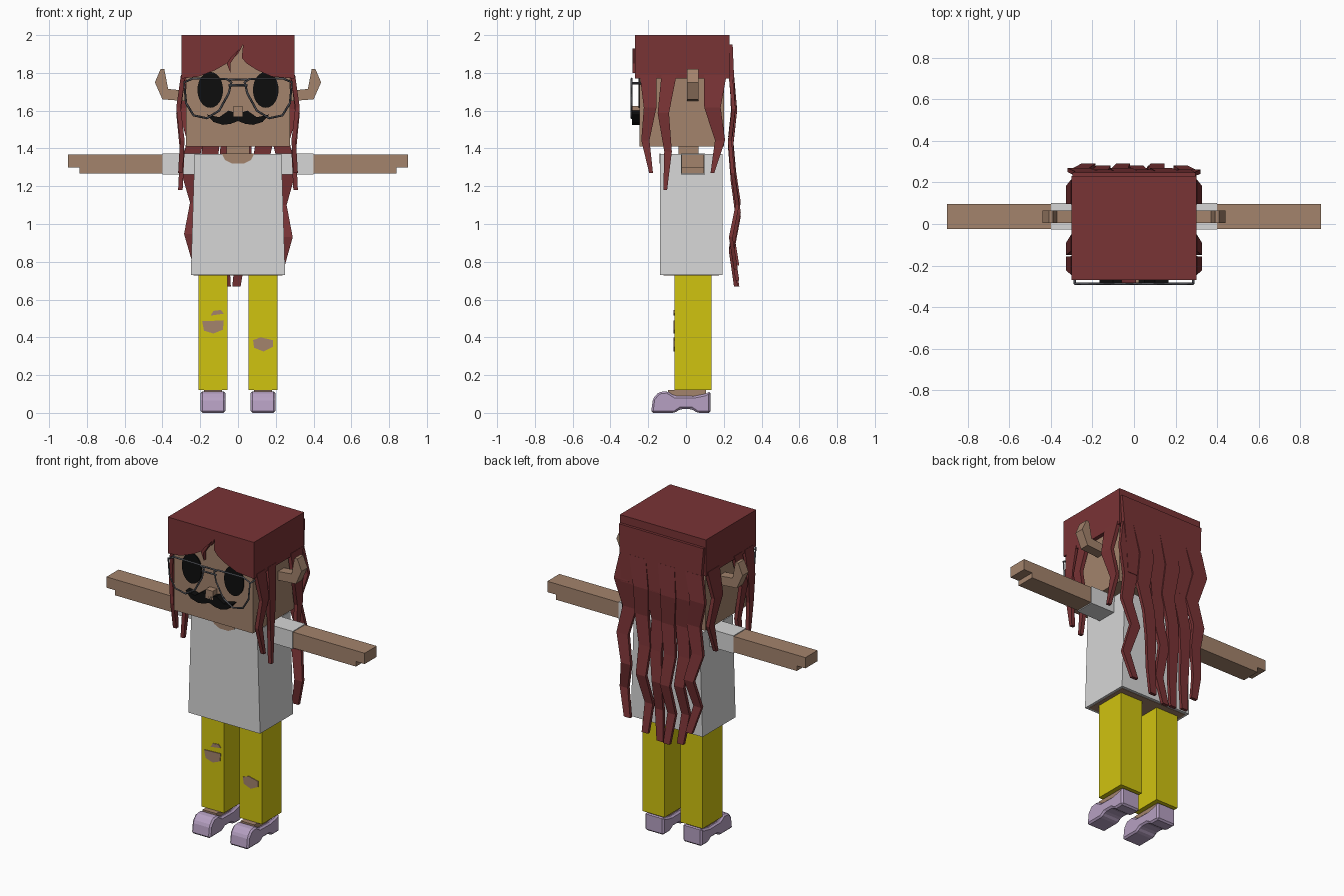
import bpy
import bmesh

if "Cube" in bpy.data.objects:
    bpy.data.objects.remove(bpy.data.objects["Cube"], do_unlink=True)


def material(name, rgb):
    """Flat colour given as display values, stored as linear."""
    linear = [((c / 255 + 0.055) / 1.055) ** 2.4 for c in rgb]
    mat = bpy.data.materials.new(name)
    mat.use_nodes = True
    mat.diffuse_color = (*linear, 1)
    mat.node_tree.nodes["Principled BSDF"].inputs["Base Color"].default_value = (*linear, 1)
    return mat


HAIR = material("auburn hair", (121, 51, 53))
SKIN = material("tan skin", (163, 131, 108))
SHIRT = material("white cloth", (214, 214, 214))
TROUSER = material("yellow cloth", (208, 195, 16))
SHOE = material("lilac leather", (182, 160, 194))
BLACK = material("black", (13, 13, 13))
FRAME = material("grey metal", (78, 80, 86))


def finish(name, bm, mat):
    bmesh.ops.recalc_face_normals(bm, faces=bm.faces)
    mesh = bpy.data.meshes.new(name)
    bm.to_mesh(mesh)
    bm.free()
    mesh.materials.append(mat)
    obj = bpy.data.objects.new(name, mesh)
    bpy.context.collection.objects.link(obj)
    return obj


def skin_rings(name, rings, mat):
    """Closed solid through a list of matching rings."""
    bm = bmesh.new()
    loops = [[bm.verts.new(p) for p in ring] for ring in rings]
    n = len(loops[0])
    for a, b in zip(loops, loops[1:]):
        for i in range(n):
            j = (i + 1) % n
            bm.faces.new((a[i], a[j], b[j], b[i]))
    bm.faces.new(loops[0])
    bm.faces.new(loops[-1][::-1])
    return finish(name, bm, mat)


def prism(name, pts, axis, lo, hi, mat):
    """Extrude a (x, z) outline along y, or a (y, z) outline along x."""
    place = (lambda p, d: (d, *p)) if axis == "x" else (lambda p, d: (p[0], d, p[1]))
    return skin_rings(name, [[place(p, d) for p in pts] for d in (lo, hi)], mat)


def box(name, x, y, z, mat):
    outline = [(x[0], z[0]), (x[1], z[0]), (x[1], z[1]), (x[0], z[1])]
    return prism(name, outline, "y", *y, mat)


def both(build, name, *args):
    """Build a left part and its mirrored right twin."""
    left = build("left_" + name, *args)
    bm = bmesh.new()
    bm.from_mesh(left.data)
    for v in bm.verts:
        v.co.x = -v.co.x
    return left, finish("right_" + name, bm, left.data.materials[0])


def lock(name, path, axis, width, tip, thick):
    """Tapering hair ribbon; path holds (sideways, outwards, height)."""
    rings = []
    for i, (s, o, z) in enumerate(path):
        w = width + (tip - width) * i / (len(path) - 1)
        corners = [(s - w, o - thick), (s + w, o - thick), (s + w, o + thick), (s - w, o + thick)]
        rings.append([(b, a, z) if axis == "x" else (a, b, z) for a, b in corners])
    return skin_rings(name, rings, HAIR)


def wire(name, pts, closed):
    curve = bpy.data.curves.new(name, "CURVE")
    curve.dimensions = "3D"
    curve.bevel_depth = 0.006
    curve.bevel_resolution = 0
    spline = curve.splines.new("POLY")
    spline.points.add(len(pts) - 1)
    for p, co in zip(spline.points, pts):
        p.co = (*co, 1)
    spline.use_cyclic_u = closed
    temp = bpy.data.objects.new(name, curve)
    bm = bmesh.new()
    bpy.context.collection.objects.link(temp)
    mesh = temp.evaluated_get(bpy.context.evaluated_depsgraph_get()).to_mesh()
    bm.from_mesh(mesh)
    bpy.data.objects.remove(temp, do_unlink=True)
    return finish(name, bm, FRAME)


def ellipse(name, centre, radii, y, mat):
    bm = bmesh.new()
    bmesh.ops.create_cone(bm, cap_ends=True, segments=24, radius1=1, radius2=1, depth=1)
    for v in bm.verts:
        x, z, d = v.co
        v.co = (centre[0] + radii[0] * x, y + 0.008 * d, centre[1] + radii[1] * z)
    return finish(name, bm, mat)


# Head, neck and ears
box("head", (-0.275, 0.275), (-0.245, 0.2), (1.41, 1.95), SKIN)
box("neck", (-0.06, 0.06), (-0.04, 0.065), (1.35, 1.43), SKIN)
ear = [(0.27, 1.65), (0.4, 1.66), (0.44, 1.75), (0.41, 1.82), (0.39, 1.82), (0.37, 1.715), (0.27, 1.705)]
both(prism, "ear", ear, "y", 0.005, 0.065, SKIN)

# Face: eyes, nose and moustache
both(ellipse, "eye", (0.147, 1.71), (0.068, 0.095), -0.248, BLACK)
box("nose", (-0.025, 0.025), (-0.287, -0.24), (1.57, 1.625), SKIN)
half = [(0, 1.585), (0.05, 1.6), (0.1, 1.565), (0.165, 1.58), (0.13, 1.54), (0.08, 1.525), (0.04, 1.53), (0, 1.545)]
both(prism, "moustache_half", half, "y", -0.287, -0.244, BLACK)

# Spectacles
rim = [(0.035, 1.75), (0.06, 1.768), (0.24, 1.77), (0.285, 1.75), (0.275, 1.64),
       (0.235, 1.575), (0.165, 1.56), (0.1, 1.6), (0.05, 1.69)]
both(wire, "spectacle_rim", [(x, -0.288, z) for x, z in rim], True)
both(wire, "spectacle_arm", [(0.285, -0.288, 1.745), (0.285, -0.2, 1.745)], False)
for i, z in enumerate((1.765, 1.735)):
    wire(f"spectacle_bridge_{i}", [(-0.05, -0.288, z), (0.05, -0.288, z)], False)

# Hair cap and parted fringe
box("hair_cap", (-0.3, 0.3), (-0.242, 0.23), (1.77, 2), HAIR)
fringe = [(-0.3, 2), (-0.3, 1.77), (-0.21, 1.78), (-0.12, 1.815), (-0.06, 1.85), (0, 1.9), (0.027, 1.95),
          (0.02, 1.88), (0.045, 1.85), (0.1, 1.815), (0.18, 1.78), (0.3, 1.77), (0.3, 2)]
prism("fringe", fringe, "y", -0.27, -0.24, HAIR)
wisp = [(0.01, 1.93), (-0.04, 1.88), (-0.06, 1.85), (-0.04, 1.8), (-0.04, 1.85), (-0.02, 1.88)]
prism("fringe_wisp", wisp, "y", -0.284, -0.262, HAIR)

# Side locks: sideways positions from top to tip, half width, tip height
side_locks = [((-0.2, -0.19, -0.215, -0.185), 0.045, 1.27),
              ((-0.09, -0.12, -0.095, -0.11), 0.04, 1.18),
              ((0.155, 0.14, 0.18, 0.14), 0.06, 1.27)]
for i, (sides, width, tip_z) in enumerate(side_locks):
    outs = (0.29, 0.315, 0.295, 0.305)
    path = [(s, o, 1.79 + (tip_z - 1.79) * k / 3) for k, (s, o) in enumerate(zip(sides, outs))]
    both(lock, f"side_lock_{i}", path, "x", width, 0.01, 0.012)

# Back hair: a short sheet with long wavy locks below
sheet = [(0, 0.235, 1.95), (0, 0.25, 1.6), (0, 0.235, 1.46)]
lock("back_hair_sheet", sheet, "y", 0.295, 0.25, 0.012)
back_locks = [(-0.25, -0.235, 0.78, 0.02), (-0.15, -0.16, 0.69, 0.01), (-0.05, -0.07, 0.67, 0.01),
              (0.05, 0, 0.67, -0.008), (0.15, 0.08, 0.7, 0.01), (0.25, 0.24, 0.76, -0.02)]
waves = (0.245, 0.26, 0.24, 0.255, 0.28, 0.245, 0.272)
for i, (top_x, tip_x, tip_z, sway) in enumerate(back_locks):
    path = []
    for k, out in enumerate(waves):
        t = k / (len(waves) - 1)
        swing = sway * (-1) ** k
        path.append((top_x + (tip_x - top_x) * t + swing, out - 0.008 * (i % 2), 1.78 + (tip_z - 1.78) * t))
    lock(f"back_lock_{i}", path, "y", 0.058, 0.022, 0.01)

# Shirt with neckline, sleeves and bare arms
shirt = [(-0.25, 0.73), (0.25, 0.73), (0.23, 1.37), (-0.23, 1.37)]
prism("shirt", shirt, "y", -0.137, 0.192, SHIRT)
box("shirt_underside", (-0.235, 0.235), (-0.12, 0.175), (0.727, 0.735), SKIN)
neckline = [(-0.085, 1.372), (-0.07, 1.34), (-0.03, 1.32), (0.03, 1.32), (0.07, 1.34), (0.085, 1.372)]
prism("neckline", neckline, "y", -0.14, -0.134, SKIN)
both(box, "sleeve", (0.2, 0.4), (-0.027, 0.1), (1.262, 1.373), SHIRT)
arm = [(0.38, 1.268), (0.84, 1.268), (0.84, 1.3), (0.9, 1.3), (0.9, 1.368), (0.38, 1.368)]
both(prism, "arm", arm, "y", -0.024, 0.096, SKIN)

# Trousers with torn knees
both(box, "trouser_leg", (0.055, 0.21), (-0.062, 0.135), (0.12, 0.74), TROUSER)
tears = {"right_knee_tear": [(-0.19, 0.485), (-0.075, 0.49), (-0.08, 0.44), (-0.13, 0.42), (-0.18, 0.435)],
         "right_small_tear": [(-0.145, 0.515), (-0.13, 0.54), (-0.09, 0.545), (-0.075, 0.525)],
         "left_knee_tear": [(0.08, 0.385), (0.12, 0.4), (0.185, 0.385), (0.185, 0.35), (0.135, 0.325), (0.085, 0.345)]}
for name, pts in tears.items():
    prism(name, pts, "y", -0.066, -0.06, SKIN)

# Shoes and ankles
shoe = [(-0.185, 0), (-0.06, 0), (-0.03, 0.02), (0.03, 0.02), (0.06, 0), (0.13, 0), (0.13, 0.115),
        (0.1, 0.1), (0.04, 0.088), (-0.06, 0.09), (-0.1, 0.115), (-0.145, 0.11), (-0.175, 0.075)]
for obj in both(prism, "shoe", shoe, "x", 0.067, 0.198, SHOE):
    bevel = obj.modifiers.new("soft edges", "BEVEL")
    bevel.width = 0.01
    bevel.segments = 1
both(box, "ankle", (0.085, 0.18), (-0.095, 0.105), (0.06, 0.121), SKIN)
